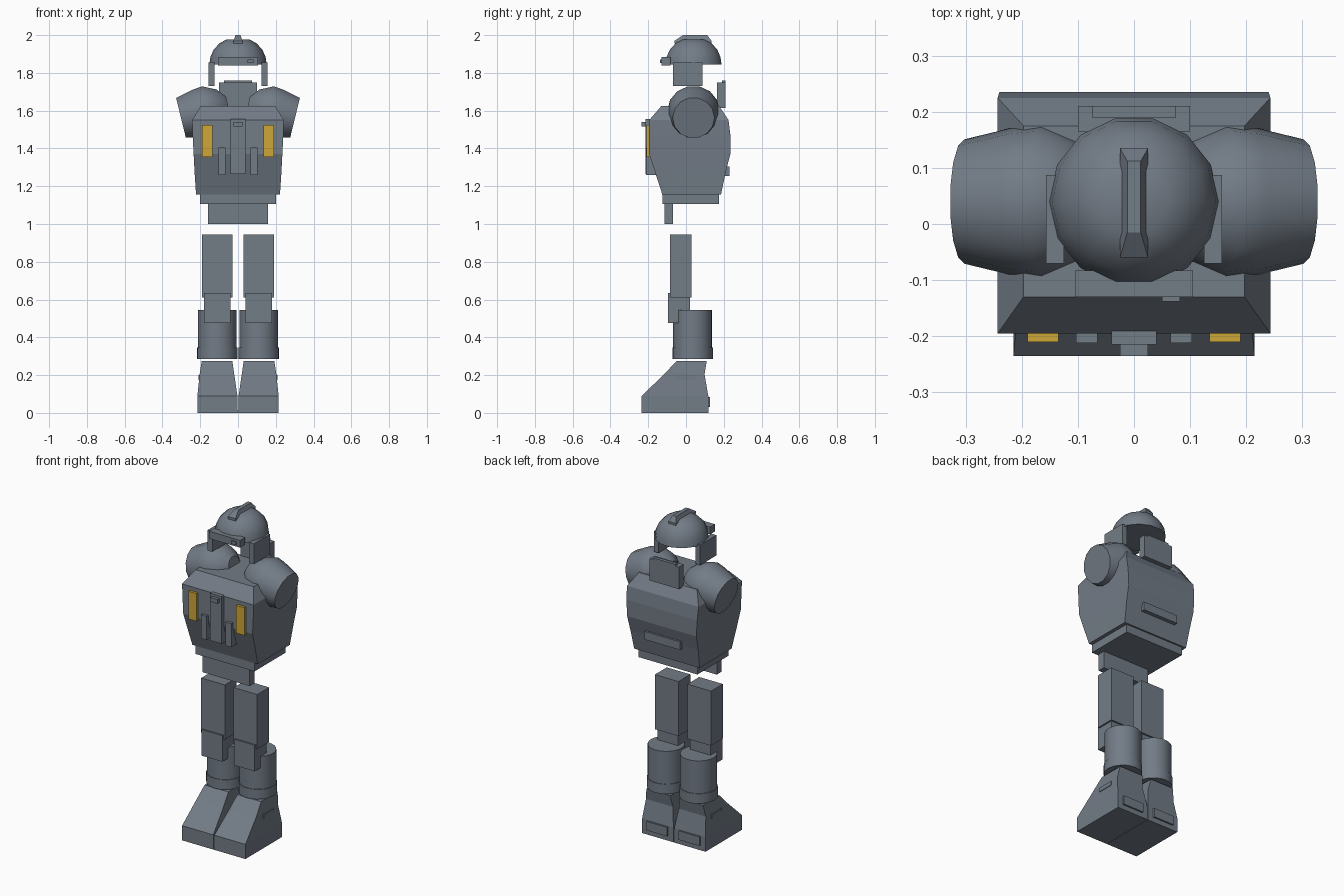
import bpy, bmesh, math
from mathutils import Matrix, Vector

if "Cube" in bpy.data.objects:
    bpy.data.objects.remove(bpy.data.objects["Cube"])


def material(name, rgb):
    m = bpy.data.materials.new(name)
    m.diffuse_color = (*rgb, 1)
    m.use_nodes = True
    m.node_tree.nodes["Principled BSDF"].inputs["Base Color"].default_value = m.diffuse_color
    return m


GREY = material("steel grey", (0.17, 0.2, 0.24))
YELLOW = material("yellow", (0.62, 0.39, 0.04))


def make(name, rings, mat=GREY, smooth=False, matrix=None):
    """Skin a stack of equal-length point rings and cap both ends."""
    bm = bmesh.new()
    loops = [[bm.verts.new(p) for p in ring] for ring in rings]
    n = len(loops[0])
    for a, b in zip(loops, loops[1:]):
        for i in range(n):
            j = (i + 1) % n
            bm.faces.new((a[i], a[j], b[j], b[i]))
    bm.faces.new(loops[0][::-1])
    bm.faces.new(loops[-1])
    if matrix:
        bm.transform(matrix)
    bmesh.ops.recalc_face_normals(bm, faces=bm.faces)
    me = bpy.data.meshes.new(name)
    bm.to_mesh(me)
    bm.free()
    me.materials.append(mat)
    ob = bpy.data.objects.new(name, me)
    bpy.context.collection.objects.link(ob)
    if smooth:
        bpy.ops.object.select_all(action='DESELECT')
        ob.select_set(True)
        bpy.context.view_layer.objects.active = ob
        bpy.ops.object.shade_smooth_by_angle(angle=math.radians(35))
    return ob


def rect(x0, x1, y0, y1, z):
    return [(x0, y0, z), (x1, y0, z), (x1, y1, z), (x0, y1, z)]


def box(name, x0, x1, y0, y1, z0, z1, mat=GREY):
    return make(name, [rect(x0, x1, y0, y1, z) for z in (z0, z1)], mat)


def lathe(name, profile, n, matrix, phase=0.0):
    """Turn (radius, height) pairs around z, then place the result."""
    rings = [[(r * math.cos(phase + math.tau * i / n),
               r * math.sin(phase + math.tau * i / n), z) for i in range(n)]
             for r, z in profile]
    return make(name, rings, smooth=True, matrix=matrix)


def side_box(name, s, x0, x1, *rest):
    a, b = sorted((s * x0, s * x1))
    return box(name, a, b, *rest)


# Torso, waist and pelvis
make("torso", [rect(-h, h, f, b, z) for z, h, f, b in (
    (1.155, .222, -.125, .185), (1.275, .23, -.164, .21),
    (1.37, .235, -.195, .235), (1.47, .24, -.195, .235),
    (1.55, .243, -.195, .225), (1.625, .197, -.13, .175))])
box("waist", -.2, .2, -.125, .175, 1.105, 1.155)
box("pelvis", -.16, .16, -.115, -.07, 1.0, 1.105)

# Chest and back details
box("chest_panel", -.04, .04, -.215, -.17, 1.265, 1.555)
box("chest_catch", -.025, .025, -.235, -.215, 1.515, 1.54)
box("back_vent", -.12, .12, .18, .23, 1.255, 1.305)
box("back_collar", -.1, .1, .165, .21, 1.615, 1.75)
box("back_collar_cap", -.075, .075, .19, .21, 1.75, 1.76)

# Helmet dome, crest and visor
lathe("helmet", [(.152, 1.845), (.146, 1.885), (.128, 1.925), (.097, 1.957),
                 (.06, 1.978)], 14, Matrix.Translation((0, .04, 0)))
make("crest", [rect(-.025, .025, -.06, .135, 1.955),
               rect(-.025, .025, -.06, .135, 1.97),
               rect(-.012, .012, -.015, .112, 2.0)])
box("visor", -.105, .105, -.13, -.083, 1.84, 1.885)
box("visor_lamp", .05, .082, -.138, -.13, 1.852, 1.872)

for s, side in ((-1, "left"), (1, "right")):
    # Head side guards
    side_box(side + "_ear_guard", s, .125, .157, -.07, .087, 1.73, 1.855)

    # Chest plates
    side_box(side + "_chest_light", s, .135, .19, -.21, -.19, 1.355, 1.525, YELLOW)
    side_box(side + "_chest_rib", s, .065, .103, -.212, -.15, 1.26, 1.405)

    # Tilted shoulder barrel
    axis = Vector((s * .971, 0, -.237))
    place = Matrix.Translation((s * .158, .04, 1.597)) @ \
        axis.to_track_quat('Z', 'Y').to_matrix().to_4x4()
    lathe(side + "_shoulder", [(.055, -.11), (.104, -.07), (.139, 0),
                               (.134, .05), (.111, .148)], 14, place)

    # Thigh and knee
    side_box(side + "_thigh", s, .03, .19, -.085, .03, .61, .945)
    side_box(side + "_knee", s, .04, .18, -.095, .02, .475, .61)
    side_box(side + "_knee_pad", s, .04, .18, -.095, -.08, .56, .635)

    # Lower leg and ankle ring
    at = Matrix.Translation((s * .11, .035, 0))
    lathe(side + "_shin", [(.103, .34), (.103, .545)], 24, at)
    lathe(side + "_ankle_ring", [(.107, .285), (.107, .345)], 24, at)

    # Foot wedge, heel plate and side plate
    rings = []
    for z, x0, x1, f, b in ((0, .001, .215, -.235, .118), (.09, .003, .215, -.235, .118),
                            (.205, .02, .203, -.115, .098), (.275, .03, .192, -.05, .11)):
        a, c = sorted((s * x0, s * x1))
        rings.append(rect(a, c, f, b, z))
    make(side + "_foot", rings)
    side_box(side + "_heel_plate", s, .04, .18, .1, .128, .03, .085)
    side_box(side + "_foot_side_plate", s, .18, .21, -.05, .05, .175, .2)
